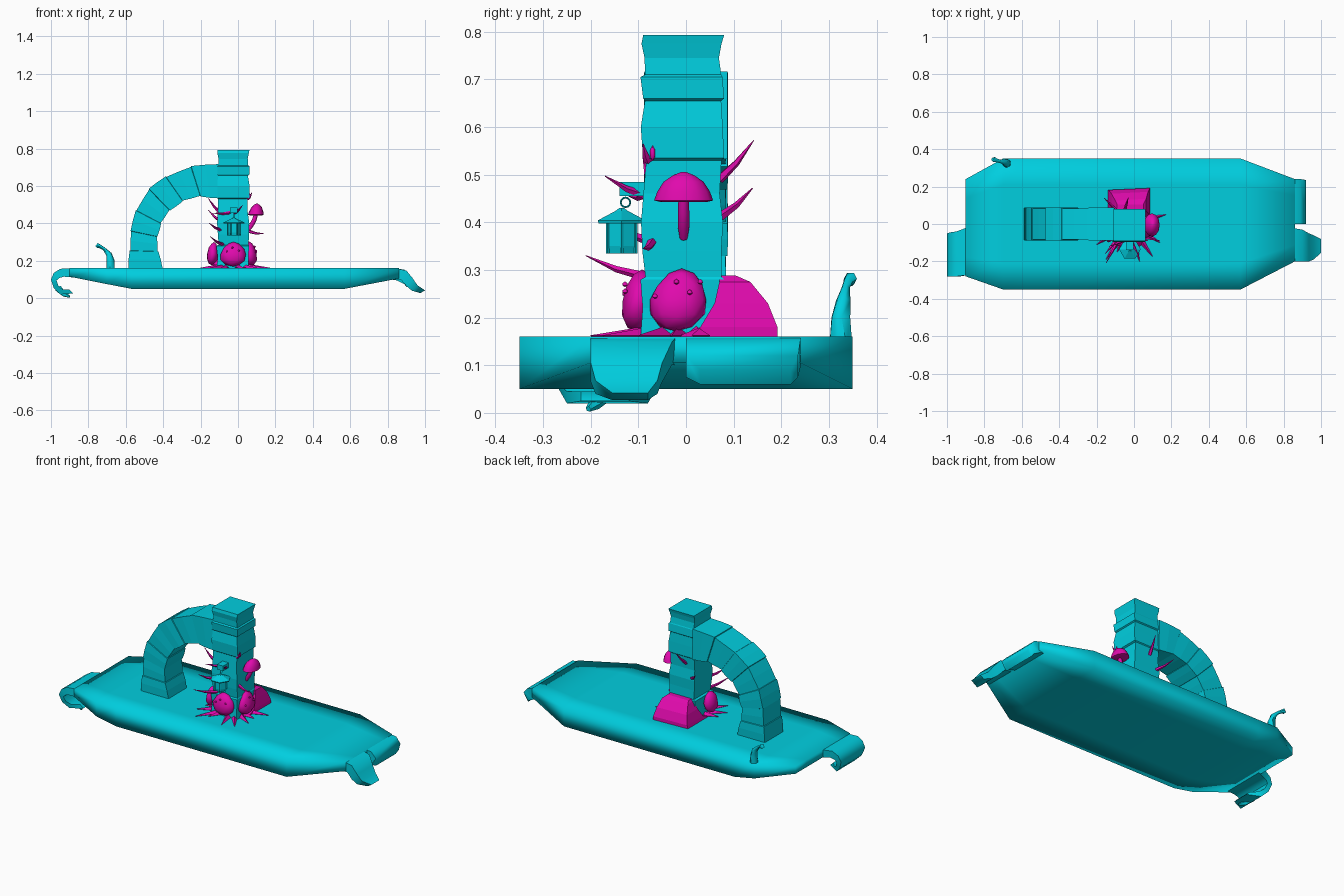
import bpy, bmesh, math, random
from mathutils import Vector

random.seed(4)


def material(name, rgb):
    m = bpy.data.materials.new(name)
    m.diffuse_color = (*rgb, 1)
    return m


CYAN = material("cyan stone", (0.0, 0.62, 0.74))
PINK = material("magenta fungus", (0.75, 0.003, 0.42))


def finish(name, bm, mat, smooth=None):
    bmesh.ops.recalc_face_normals(bm, faces=bm.faces)
    me = bpy.data.meshes.new(name)
    bm.to_mesh(me)
    bm.free()
    ob = bpy.data.objects.new(name, me)
    bpy.context.collection.objects.link(ob)
    me.materials.append(mat)
    if smooth:
        bpy.ops.object.select_all(action='DESELECT')
        ob.select_set(True)
        bpy.context.view_layer.objects.active = ob
        if smooth >= 180:
            bpy.ops.object.shade_smooth()
        else:
            bpy.ops.object.shade_smooth_by_angle(angle=math.radians(smooth))
    return ob


def loft(name, rings, mat, smooth=None):
    """Skin a list of equal-length point rings and cap both ends."""
    bm = bmesh.new()
    vs = [[bm.verts.new(p) for p in r] for r in rings]
    n = len(vs[0])
    for a, b in zip(vs, vs[1:]):
        for i in range(n):
            j = (i + 1) % n
            bm.faces.new((a[i], a[j], b[j], b[i]))
    bm.faces.new(vs[0])
    bm.faces.new(vs[-1])
    return finish(name, bm, mat, smooth)


def tube(name, path, mat, sides=5, smooth=60):
    """Tapered tube; path items are (x, y, z, radius)."""
    pts = [Vector(p[:3]) for p in path]
    rings = []
    for i, p in enumerate(pts):
        d = pts[min(i + 1, len(pts) - 1)] - pts[max(i - 1, 0)]
        q = d.to_track_quat('Z', 'Y')
        rings.append([p + q @ Vector((math.cos(t) * path[i][3], math.sin(t) * path[i][3], 0))
                      for t in [2 * math.pi * k / sides for k in range(sides)]])
    return loft(name, rings, mat, smooth)


def blob(name, c, r, mat=PINK, lean=(0, 0), sub=2, noise=0.06):
    """Lumpy egg, narrower towards the top."""
    bm = bmesh.new()
    bmesh.ops.create_icosphere(bm, subdivisions=sub, radius=1)
    for v in bm.verts:
        k = (1 - 0.15 * v.co.z) * (1 + random.uniform(-noise, noise))
        z = v.co.z
        v.co = Vector((c[0] + v.co.x * r[0] * k + lean[0] * z,
                       c[1] + v.co.y * r[1] * k + lean[1] * z, c[2] + z * r[2]))
    return finish(name, bm, mat, 50)


# Ground slab: x, front y, back y, underside z
slab = [(-0.90, -0.28, 0.24, 0.115), (-0.70, -0.35, 0.35, 0.075), (-0.57, -0.35, 0.35, 0.05),
        (0.57, -0.35, 0.35, 0.05), (0.86, -0.20, 0.24, 0.105)]
rings = []
for x, a, b, z in slab:
    top = [(x, a + (b - a) * t, 0.16) for t in (0, 0.2, 0.5, 0.8, 1)]
    rings.append(top + [(x, b, z), (x, b * 0.6, z), (x, a * 0.6, z), (x, a, z)])
loft("ground_slab", rings, CYAN, 180)


# Drooping lips at the slab ends: x, y0, y1, z top, z bottom
def lip(name, rows):
    loft(name, [[(x, a, zt), (x2, a, zb), (x2, b, zb), (x, b, zt)]
                for x, zt, x2, zb, a, b in rows], CYAN, 60)


lip("left_lip", [(-0.87, 0.16, -0.87, 0.11, -0.27, -0.01), (-0.95, 0.157, -0.93, 0.115, -0.28, -0.04),
                 (-0.985, 0.135, -0.955, 0.108, -0.28, -0.045), (-1.0, 0.10, -0.97, 0.095, -0.28, -0.05),
                 (-0.985, 0.055, -0.96, 0.065, -0.27, -0.06), (-0.95, 0.02, -0.935, 0.045, -0.25, -0.08),
                 (-0.88, 0.025, -0.90, 0.045, -0.22, -0.12)])
tube("left_lip_tip", [(-0.96, -0.16, 0.05, 0.02), (-0.93, -0.19, 0.02, 0.014), (-0.90, -0.205, 0.008, 0.006)], CYAN)
lip("right_lip", [(0.84, 0.16, 0.82, 0.10, -0.20, -0.02), (0.90, 0.148, 0.87, 0.10, -0.20, -0.03),
                  (0.935, 0.105, 0.90, 0.065, -0.20, -0.05), (0.96, 0.068, 0.93, 0.04, -0.19, -0.06),
                  (1.0, 0.042, 0.975, 0.027, -0.155, -0.08)])
lip("back_right_lip", [(0.84, 0.16, 0.82, 0.10, 0.0, 0.24), (0.89, 0.152, 0.85, 0.095, 0.0, 0.24),
                       (0.92, 0.12, 0.89, 0.075, 0.0, 0.235), (0.92, 0.09, 0.90, 0.06, 0.03, 0.22)])

# Curling root at the back left
tube("root_curl", [(-0.68, 0.325, 0.14, 0.024), (-0.682, 0.325, 0.20, 0.022), (-0.69, 0.33, 0.235, 0.016),
                   (-0.715, 0.335, 0.262, 0.009), (-0.735, 0.34, 0.275, 0.010), (-0.748, 0.345, 0.282, 0.014),
                   (-0.757, 0.345, 0.272, 0.009)], CYAN, 6)

# Stone pillar: height and half width of each course
rings = []
for z, w in [(0.16, .086), (0.22, .082), (0.28, .088), (0.285, .080), (0.34, .083), (0.40, .086), (0.46, .080),
             (0.53, .079), (0.535, .085), (0.60, .086), (0.655, .080), (0.66, .085), (0.705, .086), (0.71, .080),
             (0.745, .078), (0.775, .084), (0.793, .085)]:
    cx, cy = -0.026 + random.uniform(-.003, .003), -0.007 + random.uniform(-.003, .003)
    rings.append([(cx - w, cy - w, z), (cx + w, cy - w, z), (cx + w, cy + w, z), (cx - w, cy + w, z)])
loft("pillar", rings, CYAN)

# Half arch springing from the pillar: outer and inner x, z
arch = [(-.585, .16, -.405, .16), (-.578, .255, -.427, .25), (-.573, .36, -.432, .33), (-.545, .47, -.412, .40),
        (-.475, .585, -.365, .47), (-.385, .65, -.295, .52), (-.25, .705, -.20, .545), (-.10, .715, -.10, .535)]


def arch_ring(s, t, k, w):
    o = Vector((s[0], s[1])).lerp(Vector((t[0], t[1])), k)
    i = Vector((s[2], s[3])).lerp(Vector((t[2], t[3])), k)
    m = (o + i) / 2
    o, i = m + (o - m) * w, m + (i - m) * w
    h = 0.085 * w
    return [(o.x, -h, o.y), (i.x, -h, i.y), (i.x, h, i.y), (o.x, h, o.y)]


rings = []
for n, (s, t) in enumerate(zip(arch, arch[1:])):
    w = 1.02 if n % 2 == 0 else 0.97
    rings += [arch_ring(s, t, 0, w), arch_ring(s, t, 0.5, w + 0.02), arch_ring(s, t, 0.98, w)]
loft("arch", rings, CYAN)

# Lantern hanging on the pillar front
LX, LY = -0.022, -0.135


def prism(name, rows, n=6):
    loft(name, [[(LX + r * math.cos(2 * math.pi * k / n), LY + r * math.sin(2 * math.pi * k / n), z)
                 for k in range(n)] for z, r in rows], CYAN)


prism("lantern_body", [(0.335, .030), (0.35, .034), (0.40, .034)])
prism("lantern_roof", [(0.398, .056), (0.404, .058), (0.424, .015), (0.430, .006)])
for k in range(6):
    a = math.pi / 3 * k
    x, y = LX + .034 * math.cos(a), LY + .034 * math.sin(a)
    tube("lantern_post", [(x, y, .335, .004), (x, y, .40, .004)], CYAN, 4)
bpy.ops.mesh.primitive_torus_add(location=(LX, LY + .008, .442), rotation=(0, math.pi / 2, 0), major_radius=.010,
                                 minor_radius=.002, major_segments=12, minor_segments=4)
bpy.context.object.name = "lantern_ring"
bpy.context.object.data.materials.append(CYAN)
loft("lantern_bracket", [[(LX - .02, y, .455), (LX + .02, y, .455), (LX + .02, y, .485), (LX - .02, y, .485)]
                         for y in (-.14, -.08)], CYAN)

# Fungus mound behind the pillar: z, x0, x1, y0, y1
loft("back_mound", [[(a, c, z), (b, c, z), (b, d, z), (a, d + e, z)] for z, a, b, c, d, e in [
    (.16, -.14, .085, -.02, .192, -.01), (.18, -.135, .085, .03, .192, -.01), (.23, -.12, .075, .06, .172, -.01),
    (.275, -.10, .065, .07, .135, -.01), (.288, -.09, .05, .07, .105, 0)]], PINK)

# Bulbs leaning on the pillar, with wart dots
blob("right_bulb", (.065, -.015, .237), (.036, .060, .066), lean=(-.006, .006))
blob("front_bulb", (-.025, -.098, .235), (.068, .036, .066), lean=(0, .006))
blob("left_bulb", (-.135, -.045, .238), (.030, .052, .062), lean=(.006, 0))
for y, z in [(-.02, .275), (.008, .253), (.03, .275), (-.065, .245)]:
    blob("wart", (.097 if z < .26 else .090, y, z), (.006, .006, .006), sub=1, noise=0)
for x, z in [(-.06, .25), (-.03, .27), (.005, .255)]:
    blob("wart", (x, -.128, z), (.006, .006, .006), sub=1, noise=0)

# Mushroom on the right side
cap = [(.443, .050), (.446, .062), (.465, .055), (.485, .042), (.499, .022), (.506, .004)]
loft("mushroom_cap", [[(.098 + .042 * r / .062 * math.cos(t) + (z - .47) * .1, -.005 + r * math.sin(t), z)
                       for t in [math.pi / 6 * k for k in range(12)]] for z, r in cap], PINK, 50)
tube("mushroom_stem", [(.058, -.005, .366, .008), (.072, -.005, .39, .012), (.088, -.005, .42, .012),
                       (.096, -.005, .45, .011)], PINK, 8)
blob("pillar_bud", (.062, -.07, .545), (.007, .006, .017), sub=1)

# Thorns sprouting from the pillar: base point, tip point
for b, t in [((-.08, -.08, .285), (-.15, -.21, .33)), ((-.09, -.08, .362), (-.155, -.16, .402)),
             ((-.02, -.08, .455), (.025, -.17, .497)), ((-.03, -.08, .46), (-.135, -.12, .455)),
             ((-.10, -.07, .46), (-.16, -.09, .535)), ((-.09, .07, .41), (-.16, .14, .572 - .1)),
             ((-.05, .07, .49), (-.03, .142, .572)), ((.05, -.07, .36), (.14, -.09, .345)),
             ((.05, -.08, .53), (.075, -.09, .565))]:
    b, t = Vector(b), Vector(t)
    m = b.lerp(t, .5) - Vector((0, 0, .006))
    tube("thorn", [(*b, .010), (*m, .007), (*t, .001)], PINK)

# Flat spikes spread on the ground
for x, y in [(-.20, -.11), (-.15, -.19), (-.09, -.15), (.03, -.20), (.10, -.175), (.14, -.10), (.17, .05),
             (.13, -.03), (-.19, -.04)]:
    d = Vector((x + .025, y, 0)).normalized()
    b = Vector((-.025, 0, .163)) + d * .08
    tube("ground_spike", [(*b, .020), (x, y, .162, .001)], PINK, 4)
